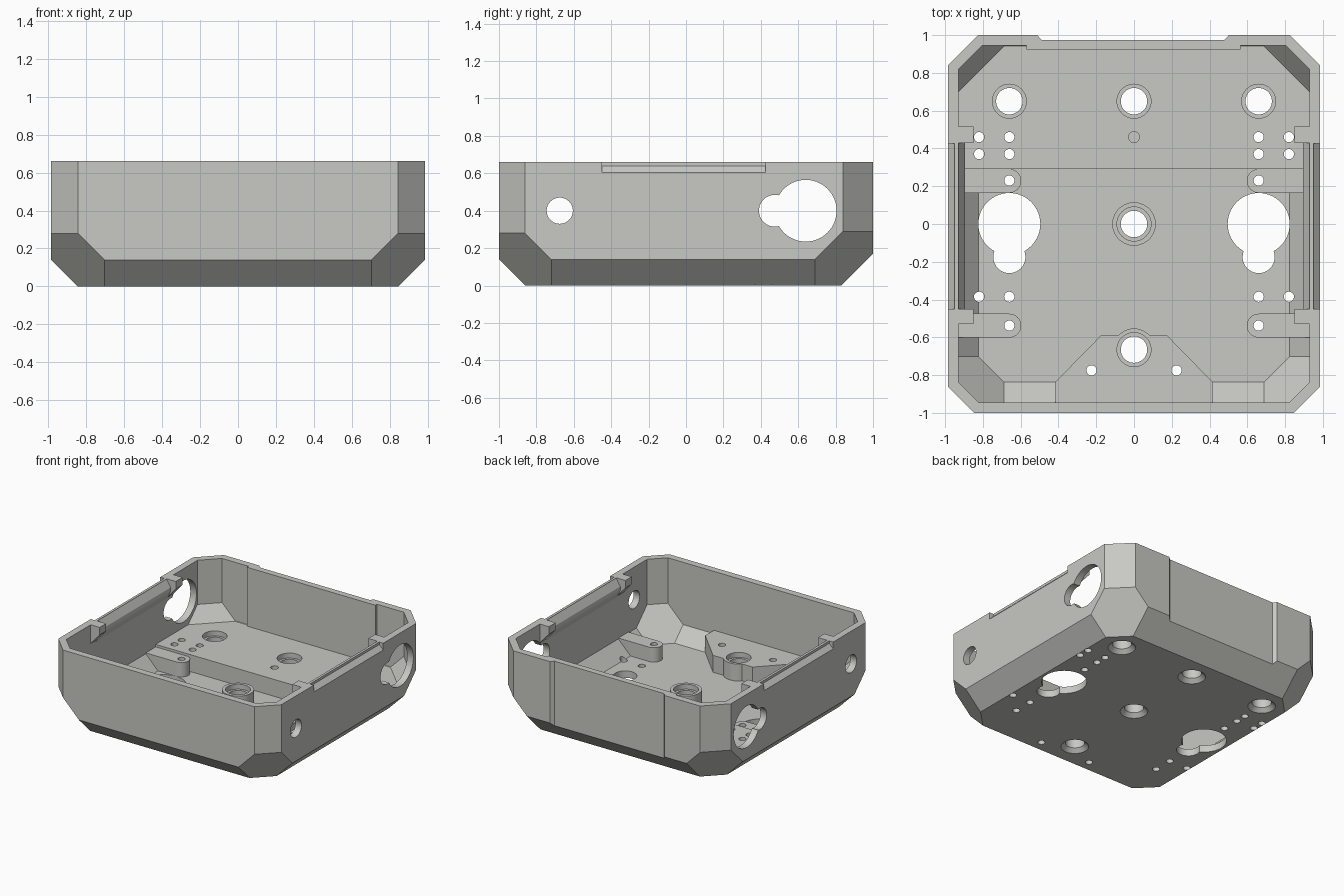
import bpy, bmesh, math
from mathutils import Vector

if "Cube" in bpy.data.objects:
    bpy.data.objects.remove(bpy.data.objects["Cube"])

grey = bpy.data.materials.new("warm_grey")
grey.diffuse_color = (0.58, 0.58, 0.55, 1)
grey.use_nodes = True
grey.node_tree.nodes["Principled BSDF"].inputs["Base Color"].default_value = grey.diffuse_color
X, Y, H, T = 0.985, 1.0, 0.66, 0.055


def finish(bm, name):
    bmesh.ops.recalc_face_normals(bm, faces=bm.faces[:])
    me = bpy.data.meshes.new(name)
    bm.to_mesh(me)
    bm.free()
    me.materials.append(grey)
    ob = bpy.data.objects.new(name, me)
    bpy.context.collection.objects.link(ob)
    return ob


def chamfered_box(name, t, top):
    """Box inset by t, with chamfered lower edges, uprights and corners."""
    bm = bmesh.new()
    bmesh.ops.create_cube(bm, size=2)
    for v in bm.verts:
        v.co = (v.co.x * (X - t), v.co.y * (Y - t), top if v.co.z > 0 else t)
    planes = []
    for s in (-1, 1):
        planes.append(((s, 0, -1), X - 0.14))
        for f, ab, bc, abc in ((-1, 0.14, 0.14, 0.42), (1, 0.16, 0.17, 0.45)):
            planes += [((s, f, 0), X + Y - ab), ((s, f, -1), X + Y - abc)]
            if s == 1:
                planes.append(((0, f, -1), Y - bc))
    for n, d in planes:
        n = Vector(n)
        r = n.length
        n.normalize()
        cut = bmesh.ops.bisect_plane(bm, geom=bm.verts[:] + bm.edges[:] + bm.faces[:],
                                     plane_co=n * (d / r - t), plane_no=n, clear_outer=True)
        edges = [e for e in cut["geom_cut"] if isinstance(e, bmesh.types.BMEdge) and e.is_boundary]
        if edges:
            bmesh.ops.edgeloop_fill(bm, edges=edges)
    return finish(bm, name)


def prism(name, pts, lo, hi, axis="z"):
    """Extrude a 2D outline: xy along z, xz along y, or yz along x."""
    place = {"z": lambda a, b, h: (a, b, h), "y": lambda a, b, h: (a, h, b),
             "x": lambda a, b, h: (h, a, b)}[axis]
    bm = bmesh.new()
    low = [bm.verts.new(place(a, b, lo)) for a, b in pts]
    high = [bm.verts.new(place(a, b, hi)) for a, b in pts]
    bm.faces.new(low)
    bm.faces.new(high)
    n = len(pts)
    for i in range(n):
        j = (i + 1) % n
        bm.faces.new((low[i], low[j], high[j], high[i]))
    return finish(bm, name)


def rod(name, a, b, r, lo, hi, axis="z", n=40):
    pts = [(a + r * math.cos(math.tau * i / n), b + r * math.sin(math.tau * i / n)) for i in range(n)]
    return prism(name, pts, lo, hi, axis)


def box(name, x0, x1, y0, y1, z0, z1):
    return prism(name, [(x0, y0), (x1, y0), (x1, y1), (x0, y1)], z0, z1)


def cut(target, tool):
    mod = target.modifiers.new("cut", "BOOLEAN")
    mod.operation, mod.solver, mod.object = "DIFFERENCE", "EXACT", tool
    bpy.context.view_layer.objects.active = target
    bpy.ops.object.modifier_apply(modifier=mod.name)
    bpy.data.objects.remove(tool)


shell = chamfered_box("enclosure_base", 0, H)
cavity = chamfered_box("cavity", T, 0.8)

# Raised features are carved out of the cavity so they remain solid
cut(cavity, box("rear_platform", -1.1, 1.1, 0.29, 1.1, -0.1, 0.19))
cut(cavity, box("rear_wall_panel", -0.57, 0.565, 0.925, 1.1, -0.1, 0.9))
cut(cavity, prism("front_pad", [(-0.415, -1.1), (0.415, -1.1), (0.415, -0.835), (0.175, -0.59),
                                (-0.175, -0.59), (-0.415, -0.835)], -0.1, 0.19))
cut(cavity, rod("front_boss", 0, -0.665, 0.112, -0.1, 0.19))
cut(cavity, rod("centre_boss", 0, 0, 0.115, -0.1, 0.19))
for s in (-1, 1):
    # Screw arms with rounded ends
    for y in (0.228, -0.538):
        pts = [(s * 1.1, y - 0.063), (s * 1.1, y + 0.063)]
        for i in range(17):
            a = math.pi * (0.5 + i / 16)
            pts.append((s * (0.66 + 0.063 * math.cos(a)), y + 0.063 * math.sin(a)))
        cut(cavity, prism("screw_arm", pts, -0.1, 0.17))
    # Inner rail and its end stops
    rail = [(1.1, 0.655), (0.93, 0.655), (0.895, 0.6), (0.895, 0.57), (0.93, 0.5), (1.1, 0.5)]
    cut(cavity, prism("side_rail", [(s * a, b) for a, b in rail], -0.46, 0.44, "y"))
    stop = [(1.1, 0.9), (0.85, 0.9), (0.85, 0.6), (0.93, 0.51), (1.1, 0.51)]
    for y0, y1 in ((0.43, 0.515), (-0.53, -0.45)):
        cut(cavity, prism("rail_stop", [(s * a, b) for a, b in stop], y0, y1, "y"))

cut(shell, cavity)

# Shallow recess across the back
cut(shell, prism("back_recess", [(-0.53, 1.02), (-0.49, 0.975), (0.48, 0.975), (0.52, 1.02)], -0.1, 0.9))

# Sloped grooves along the tops of the side walls
groove = [(1.1, 0.605), (0.985, 0.605), (0.95, 0.64), (0.95, 0.8), (1.1, 0.8)]
for s in (-1, 1):
    cut(shell, prism("side_groove", [(s * a, b) for a, b in groove], -0.45, 0.425, "y"))

# Side wall openings
cut(shell, rod("side_port", -0.675, 0.40, 0.07, -1.2, 1.2, "x"))
cut(shell, rod("side_keyhole", 0.64, 0.40, 0.165, -1.2, 1.2, "x", 56))
cut(shell, rod("side_keyhole_lobe", 0.475, 0.40, 0.085, -1.2, 1.2, "x"))

# Counterbored mounting holes
for x, y in ((-0.66, 0.65), (0, 0.65), (0.66, 0.65), (0, 0), (0, -0.665)):
    cut(shell, rod("mount_hole", x, y, 0.07, -0.1, 0.4))
    cut(shell, rod("mount_counterbore", x, y, 0.09, 0.15, 0.4))
    cone = bmesh.new()
    bmesh.ops.create_cone(cone, cap_ends=True, segments=40, radius1=0.11, radius2=0.06, depth=0.05)
    bmesh.ops.translate(cone, verts=cone.verts[:], vec=(x, y, 0.015))
    cut(shell, finish(cone, "mount_countersink"))

# Floor keyholes and small screw holes
for s in (-1, 1):
    cut(shell, rod("floor_keyhole", s * 0.66, 0, 0.164, -0.1, 0.4, n=56))
    cut(shell, rod("floor_keyhole_lobe", s * 0.66, -0.175, 0.085, -0.1, 0.4))
    for x, y in ((0.66, 0.46), (0.66, 0.37), (0.82, 0.46), (0.82, 0.37), (0.66, 0.23),
                 (0.66, -0.385), (0.82, -0.385), (0.66, -0.538), (0.225, -0.775)):
        cut(shell, rod("screw_hole", s * x, y, 0.027, -0.1, 0.45, n=20))
cut(shell, rod("blind_hole", 0, 0.46, 0.029, 0.08, 0.4, n=20))

# Smooth the round holes, keep the chamfers crisp
bpy.ops.object.select_all(action="DESELECT")
shell.select_set(True)
bpy.context.view_layer.objects.active = shell
bpy.ops.object.shade_smooth_by_angle(angle=math.radians(25))
